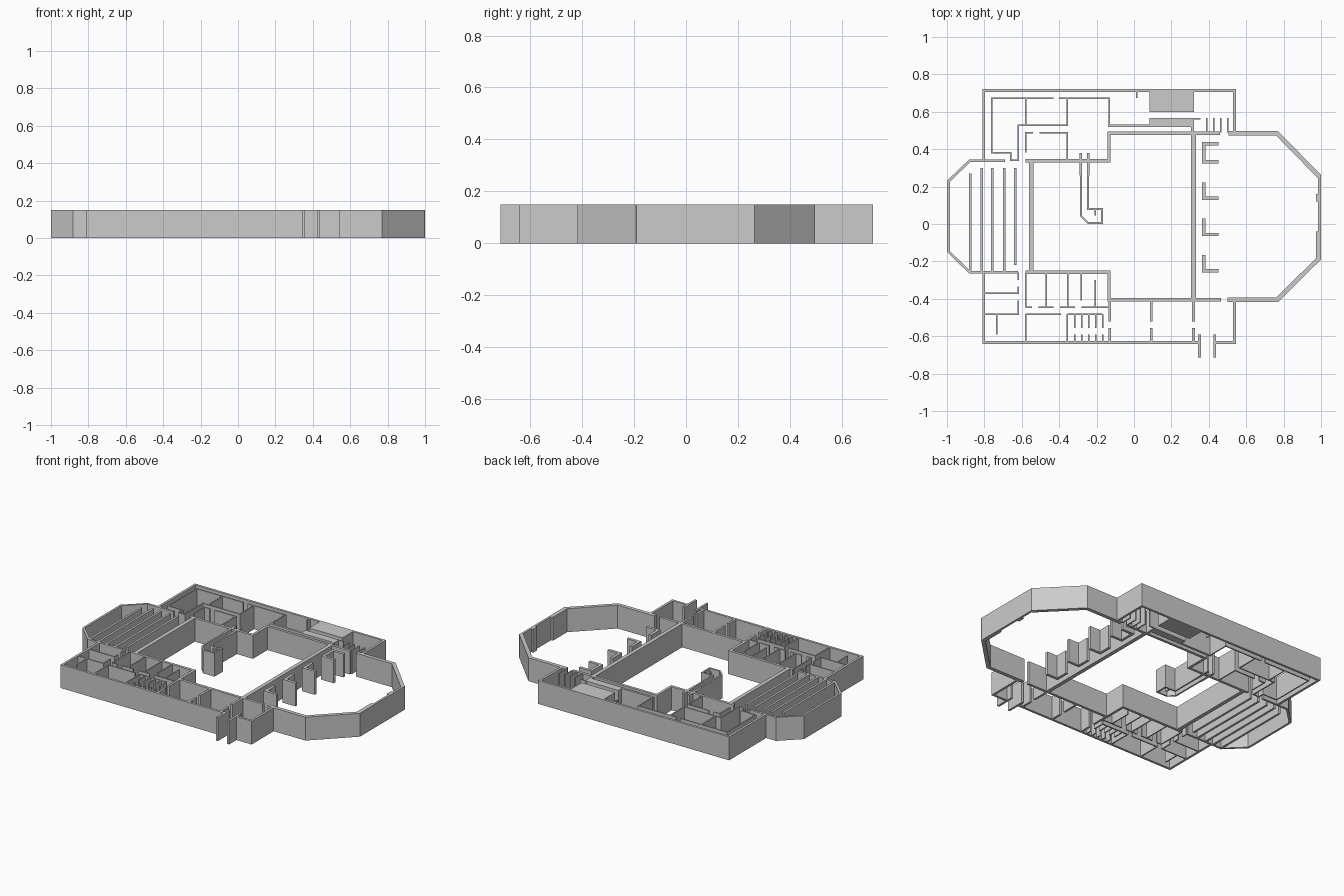
import bpy, bmesh
from mathutils import Vector

H = 0.15


def prism(bm, ring):
    """Extrude a plan outline from the ground to wall height."""
    lo = [bm.verts.new((p[0], p[1], 0)) for p in ring]
    hi = [bm.verts.new((p[0], p[1], H)) for p in ring]
    n = len(ring)
    bm.faces.new(lo[::-1])
    bm.faces.new(hi)
    for i in range(n):
        j = (i + 1) % n
        bm.faces.new((lo[i], lo[j], hi[j], hi[i]))


def run(bm, pts, t):
    """Mitred wall along a plan centre line."""
    p = [Vector(q) for q in pts]
    left, right = [], []
    for i, q in enumerate(p):
        dirs = []
        if i > 0:
            dirs.append((q - p[i - 1]).normalized())
        if i < len(p) - 1:
            dirs.append((p[i + 1] - q).normalized())
        ns = [Vector((-d.y, d.x)) for d in dirs]
        m = sum(ns, Vector((0, 0))).normalized()
        off = m * (t / 2 / m.dot(ns[0]))
        left.append(q + off)
        right.append(q - off)
    prism(bm, right + left[::-1])


def walls(name, t, runs=(), vert=(), horiz=()):
    """runs: polylines; vert: (x, y0, y1); horiz: (y, x0, x1)."""
    bm = bmesh.new()
    for r in runs:
        run(bm, r, t)
    for x, a, b in vert:
        run(bm, [(x, a), (x, b)], t)
    for y, a, b in horiz:
        run(bm, [(a, y), (b, y)], t)
    bmesh.ops.recalc_face_normals(bm, faces=bm.faces)
    me = bpy.data.meshes.new(name)
    bm.to_mesh(me)
    bm.free()
    ob = bpy.data.objects.new(name, me)
    bpy.context.collection.objects.link(ob)
    return ob


# Outer shell: back wing, front wing, left bay
walls("back_wing_wall", 0.015, [[(-0.803, 0.34), (-0.803, 0.713), (0.538, 0.713), (0.538, 0.49)]])
walls("front_wing_wall", 0.015, [
    [(-0.803, -0.26), (-0.803, -0.633), (0.355, -0.633)],
    [(0.43, -0.633), (0.538, -0.633), (0.538, -0.41)]])
walls("left_bay_wall", 0.014, [
    [(-0.69, 0.338), (-0.878, 0.338), (-0.992, 0.229), (-0.992, -0.147), (-0.878, -0.258), (-0.62, -0.258)]])

# Right bay: thick slanted sides, thinner end wall with piers
walls("right_bay_sides", 0.024, [
    [(0.505, 0.485), (0.765, 0.485), (0.99, 0.255)],
    [(0.50, -0.405), (0.765, -0.405), (0.99, -0.183)]])
walls("right_bay_end", 0.014, vert=[(0.992, -0.19, 0.263)])
walls("right_bay_piers", 0.014, vert=[(0.979, 0.12, 0.16), (0.979, -0.18, -0.04)])

# Central hall
walls("hall_wall", 0.017, [
    [(-0.58, 0.338), (-0.133, 0.338), (-0.133, 0.485), (0.46, 0.485)],
    [(-0.58, -0.258), (-0.133, -0.258), (-0.133, -0.405), (0.465, -0.405)]])
walls("hall_side_walls", 0.025, vert=[(0.318, -0.405, 0.485), (-0.549, -0.262, 0.335)])

# Rows in the left bay
walls("left_bay_rows", 0.014, vert=[
    (-0.876, -0.26, 0.27), (-0.814, -0.26, 0.30), (-0.757, -0.26, 0.30),
    (-0.694, -0.26, 0.30), (-0.635, -0.22, 0.30)])

# Right bay booths: one U shape and three L shapes
walls("booths", 0.018, [[(0.453, 0.43), (0.372, 0.43), (0.372, 0.332), (0.453, 0.332)]] + [
    [(0.372, y + 0.085), (0.372, y), (0.453, y)] for y in (0.138, -0.056, -0.25)])

# Corridor and kiosk in the hall
walls("corridor_entry", 0.014, vert=[(-0.285, 0.26, 0.38), (-0.245, 0.26, 0.38)])
walls("kiosk", 0.01, [
    [(-0.283, 0.27), (-0.283, 0.042), (-0.245, 0.005), (-0.172, 0.005),
     (-0.172, 0.08), (-0.245, 0.08), (-0.245, 0.27)],
    [(-0.207, 0.08), (-0.207, 0.045)]])

# Back rooms
walls("back_rooms", 0.008, [
    [(-0.43, 0.671), (-0.761, 0.671), (-0.761, 0.381), (-0.66, 0.381), (-0.66, 0.342), (-0.618, 0.342),
     (-0.618, 0.528), (-0.357, 0.528), (-0.357, 0.671)],
    [(-0.40, 0.671), (-0.133, 0.671), (-0.133, 0.52)],
    [(-0.58, 0.381), (-0.58, 0.488), (-0.54, 0.488)],
    [(-0.505, 0.488), (-0.357, 0.488), (-0.357, 0.338)]],
    vert=[(-0.58, 0.528, 0.671), (0.015, 0.675, 0.71)])
walls("back_passage_wall", 0.014, vert=[(0.313, 0.485, 0.56)], horiz=[(0.526, -0.14, 0.32)])
walls("back_stalls", 0.008, horiz=[(0.564, 0.31, 0.355)],
      vert=[(x, 0.49, 0.568) for x in (0.39, 0.427, 0.463, 0.502)])

# Solid blocks at the back
walls("back_block", 0.12, horiz=[(0.66, 0.084, 0.321)])
walls("back_block_small", 0.048, horiz=[(0.542, 0.084, 0.321)])

# Front left rooms
walls("front_rooms", 0.008,
      vert=[(-0.618, -0.30, -0.26), (-0.618, -0.375, -0.335), (-0.618, -0.485, -0.41),
            (-0.58, -0.445, -0.26), (-0.58, -0.633, -0.48), (-0.733, -0.59, -0.48),
            (-0.469, -0.445, -0.26), (-0.355, -0.445, -0.26), (-0.282, -0.41, -0.26),
            (-0.207, -0.445, -0.30), (-0.357, -0.633, -0.48)],
      horiz=[(-0.37, -0.80, -0.615), (-0.483, -0.80, -0.615), (-0.445, -0.58, -0.545),
             (-0.445, -0.51, -0.43), (-0.445, -0.395, -0.315), (-0.445, -0.28, -0.133),
             (-0.483, -0.58, -0.39), (-0.483, -0.357, -0.168)])
stalls = [-0.318 + 0.0375 * i for i in range(5)]
walls("front_stalls", 0.008, vert=[(x, -0.555, -0.483) for x in stalls] + [(x, -0.633, -0.59) for x in stalls])

# Front right rooms and entrance
walls("front_dividers", 0.014,
      vert=[(x, a, b) for x in (-0.13, 0.092, 0.318) for a, b in ((-0.52, -0.40), (-0.633, -0.555))])
walls("entrance_walls", 0.014, vert=[(0.35, -0.715, -0.59), (0.431, -0.715, -0.59)])
